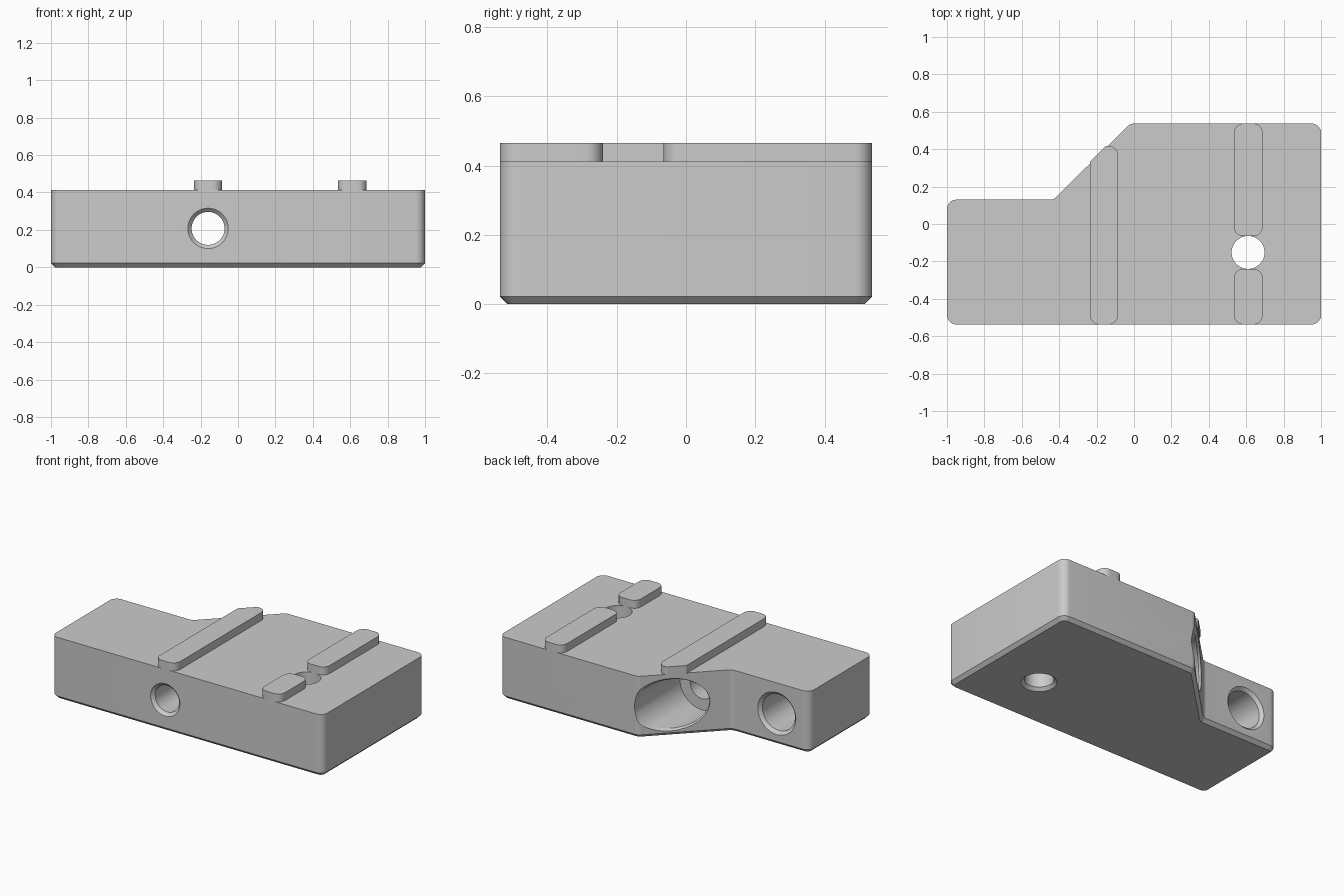
import bpy, bmesh, math
from mathutils import Vector

cube = bpy.data.objects.get("Cube")
if cube:
    bpy.data.objects.remove(cube, do_unlink=True)

HALF_Y = 0.537
TOP = 0.412
RIDGE_TOP = 0.465
MID_Z = 0.208
CHAMFER = 0.022

grey = bpy.data.materials.new("plain_grey")
grey.use_nodes = True
COLOUR = (0.6, 0.6, 0.6, 1)
grey.diffuse_color = COLOUR
grey.node_tree.nodes["Principled BSDF"].inputs["Base Color"].default_value = COLOUR


def rounded(corners, steps=8):
    """Round each (x, y, radius) corner of a closed outline."""
    out = []
    for i, (x, y, r) in enumerate(corners):
        p = Vector((x, y, 0))
        a = (Vector((*corners[i - 1][:2], 0)) - p).normalized()
        b = (Vector((*corners[(i + 1) % len(corners)][:2], 0)) - p).normalized()
        half = a.angle(b) / 2
        centre = p + (a + b).normalized() * r / math.sin(half)
        t = r / math.tan(half)
        start = (p + a * t - centre).normalized()
        end = (p + b * t - centre).normalized()
        out += [centre + start.slerp(end, k / steps).normalized() * r
                for k in range(steps + 1)]
    return out


def make_object(name, bm):
    bmesh.ops.recalc_face_normals(bm, faces=bm.faces)
    mesh = bpy.data.meshes.new(name)
    bm.to_mesh(mesh)
    bm.free()
    mesh.materials.append(grey)
    ob = bpy.data.objects.new(name, mesh)
    bpy.context.collection.objects.link(ob)
    return ob


def prism(name, corners, z0, z1, chamfer=0):
    """Extruded rounded outline with an optional bottom chamfer."""
    bm = bmesh.new()
    outline = rounded(corners)
    low = [bm.verts.new((p.x, p.y, z0)) for p in outline]
    high = [bm.verts.new((p.x, p.y, z1)) for p in outline]
    base = bm.faces.new(low)
    bm.faces.new(high)
    for i in range(len(low)):
        bm.faces.new((low[i - 1], low[i], high[i], high[i - 1]))
    bmesh.ops.recalc_face_normals(bm, faces=bm.faces)
    if chamfer:
        bmesh.ops.inset_region(bm, faces=[base], thickness=chamfer, use_even_offset=True)
        inner = set(base.verts)
        for v in bm.verts:
            if v not in inner and v.co.z < z0 + chamfer:
                v.co.z = z0 + chamfer
    return make_object(name, bm)


def bore(name, centre, rings, upright=False, sides=64):
    """Turned cutter from (position, radius, slope) rings along y or z."""
    bm = bmesh.new()
    loops = []
    for pos, r, slope in rings:
        loop = []
        for k in range(sides):
            c = r * math.cos(math.tau * k / sides)
            s = r * math.sin(math.tau * k / sides)
            if upright:
                co = (centre[0] + c, centre[1] + s, pos)
            else:
                co = (centre[0] + c, pos + slope * c, centre[1] + s)
            loop.append(bm.verts.new(co))
        loops.append(loop)
    for a, b in zip(loops, loops[1:]):
        for k in range(sides):
            n = (k + 1) % sides
            bm.faces.new((a[k], a[n], b[n], b[k]))
    bm.faces.new(loops[0])
    bm.faces.new(loops[-1])
    ob = make_object(name, bm)
    ob.hide_render = True
    return ob


def finish(ob):
    bpy.ops.object.select_all(action="DESELECT")
    ob.select_set(True)
    bpy.context.view_layer.objects.active = ob
    bpy.ops.object.shade_smooth_by_angle(angle=math.radians(30))


# Main block with a slanted shoulder
STEP_Y = 0.13
block = prism("block", [
    (-1, -HALF_Y, 0.05), (1, -HALF_Y, 0.05), (1, HALF_Y, 0.05),
    (-0.02, HALF_Y, 0.05), (-0.43, STEP_Y, 0.05), (-1, STEP_Y, 0.05)],
    0, TOP, CHAMFER)

# Bores
AXIS_X = -0.16
slant_y = STEP_Y + (AXIS_X + 0.43) * (HALF_Y - STEP_Y) / 0.41
cutters = [
    bore("through_bore", (AXIS_X, MID_Z), [
        (-HALF_Y - 0.02, 0.128, 0), (-HALF_Y + 0.02, 0.088, 0), (0.1, 0.088, 0)]),
    bore("counterbore", (AXIS_X, MID_Z), [
        (0.06, 0.163, 0), (slant_y - 0.02, 0.163, 1),
        (slant_y, 0.174, 1), (slant_y + 0.2, 0.174, 1)]),
    bore("blind_bore", (-0.76, MID_Z), [
        (-0.32, 0.12, 0), (STEP_Y - 0.02, 0.12, 0), (STEP_Y + 0.02, 0.16, 0)]),
    bore("upright_bore", (0.61, -0.152), [
        (-0.02, 0.128, 0), (0.02, 0.088, 0), (0.6, 0.088, 0)], upright=True),
]
bpy.context.view_layer.objects.active = block
for cutter in cutters:
    mod = block.modifiers.new(cutter.name, "BOOLEAN")
    mod.operation = "DIFFERENCE"
    mod.solver = "EXACT"
    mod.object = cutter
    bpy.ops.object.modifier_apply(modifier=mod.name)
for cutter in cutters:
    bpy.data.objects.remove(cutter, do_unlink=True)
finish(block)


# Raised ridges on top
def ridge(name, x0, x1, y0, y1):
    r = 0.05
    finish(prism(name, [(x0, y0, r), (x1, y0, r), (x1, y1, r), (x0, y1, r)],
                 TOP - 0.002, RIDGE_TOP))


ridge("back_ridge", 0.534, 0.688, -0.065, HALF_Y)
ridge("front_ridge", 0.534, 0.688, -HALF_Y, -0.24)
finish(prism("long_ridge", [
    (-0.236, -HALF_Y, 0.05), (-0.085, -HALF_Y, 0.05), (-0.085, 0.418, 0.05),
    (-0.15, 0.418, 0.03), (-0.236, 0.333, 0.01)], TOP - 0.002, RIDGE_TOP))
